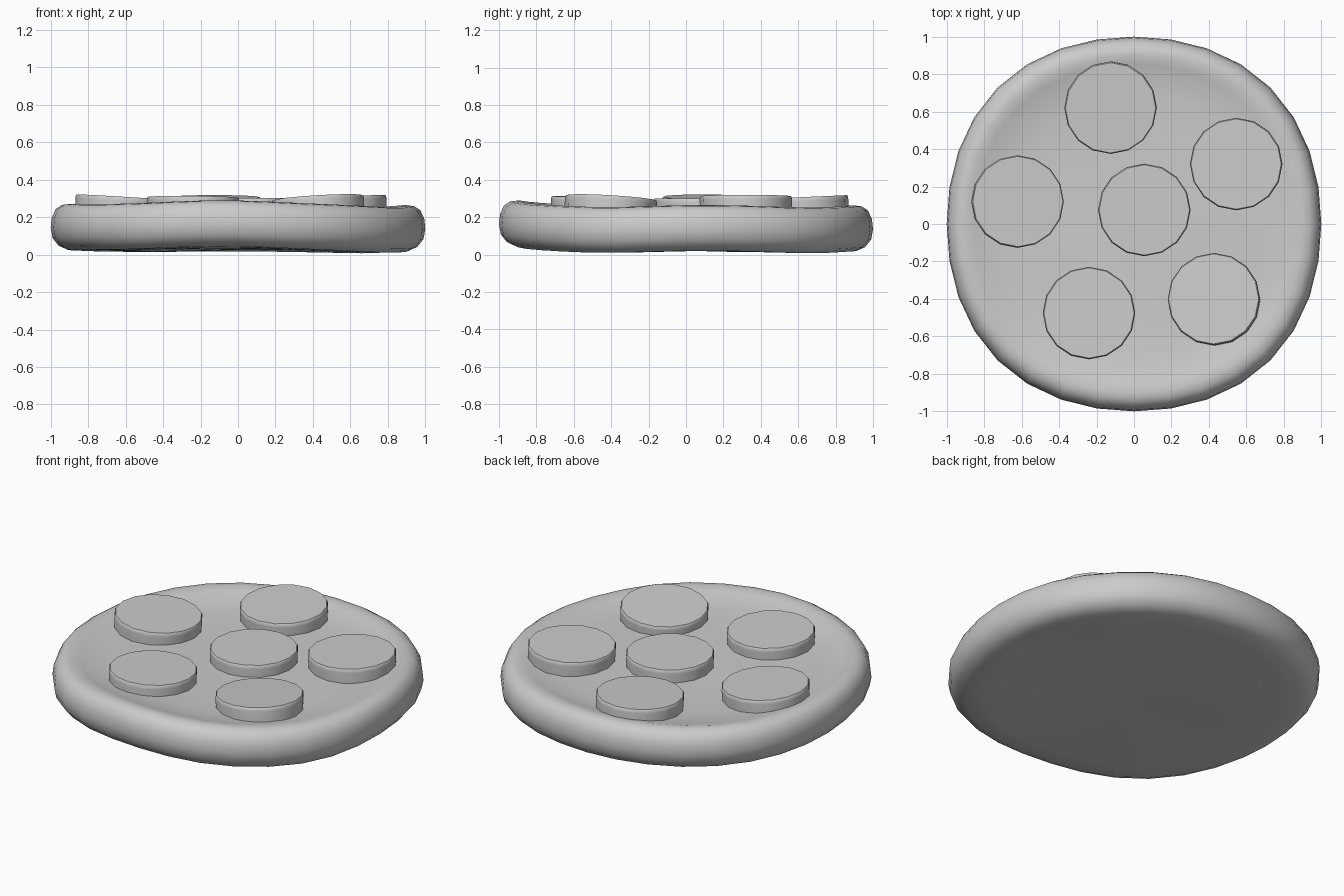
import bpy, bmesh, math
from mathutils import Vector

cube = bpy.data.objects.get("Cube")
if cube:
    bpy.data.objects.remove(cube, do_unlink=True)

grey = bpy.data.materials.new("plain grey")
grey.use_nodes = True
grey.diffuse_color = (0.6, 0.6, 0.6, 1)
grey.node_tree.nodes["Principled BSDF"].inputs["Base Color"].default_value = (0.6, 0.6, 0.6, 1)


def bump(x, y, cx, cy, width, height):
    return height * math.exp(-((x - cx) ** 2 + (y - cy) ** 2) / width ** 2)


def warp(x, y):
    """Gentle hand-made unevenness of the disc."""
    return (bump(x, y, -0.1, -1, 0.45, 0.024) + bump(x, y, -0.95, -0.2, 0.4, 0.005)
            + bump(x, y, 0.85, -0.45, 0.35, -0.014) + bump(x, y, 0.75, 0.75, 0.4, -0.018)
            + bump(x, y, 0, 0.95, 0.4, -0.004) + bump(x, y, -0.4, 0.28, 0.35, -0.012))


def revolve(name, profile, sides, angle):
    """Closed solid turned from (radius, height) points, poles at both ends."""
    bm = bmesh.new()
    rings = []
    for r, z in profile:
        if r == 0:
            rings.append([bm.verts.new((0, 0, z))])
        else:
            rings.append([bm.verts.new((r * math.cos(math.tau * i / sides),
                                        r * math.sin(math.tau * i / sides), z))
                          for i in range(sides)])
    for a, b in zip(rings, rings[1:]):
        for i in range(sides):
            j = (i + 1) % sides
            quad = [a[i % len(a)], a[j % len(a)], b[j % len(b)], b[i % len(b)]]
            bm.faces.new(list(dict.fromkeys(quad)))
    bmesh.ops.recalc_face_normals(bm, faces=bm.faces)
    mesh = bpy.data.meshes.new(name)
    bm.to_mesh(mesh)
    bm.free()
    mesh.materials.append(grey)
    obj = bpy.data.objects.new(name, mesh)
    bpy.context.collection.objects.link(obj)
    bpy.ops.object.select_all(action="DESELECT")
    obj.select_set(True)
    bpy.context.view_layer.objects.active = obj
    bpy.ops.object.shade_smooth_by_angle(angle=math.radians(angle))
    return obj


# Base disc: rounded raised rim, dished top, outline slightly fuller on the diagonals
base = revolve("base_with_rim", [
    (0, 0.028), (0.2, 0.028), (0.5, 0.026), (0.8, 0.021), (0.91, 0.023), (0.957, 0.044),
    (0.99, 0.085), (1, 0.14), (0.994, 0.195), (0.973, 0.24), (0.94, 0.262),
    (0.9, 0.267), (0.855, 0.256), (0.79, 0.24), (0.68, 0.231), (0.5, 0.23),
    (0.25, 0.23), (0, 0.23)], 32, 60)
for v in base.data.vertices:
    x, y = v.co.xy
    fullness = 1 + 0.03 * math.sin(2 * math.atan2(y, x)) ** 2 * math.hypot(x, y)
    v.co.x *= fullness
    v.co.y *= fullness
    v.co.z += warp(x, y)

# Round toppings: centre x, y, top height, slope along x, slope along y
toppings = [
    (-0.125, 0.62, 0.307, 0.0, 0.045),
    (0.545, 0.32, 0.312, 0.03, 0.0),
    (-0.62, 0.12, 0.307, -0.06, -0.01),
    (0.055, 0.075, 0.301, 0.0, 0.0),
    (-0.24, -0.475, 0.306, -0.01, -0.03),
    (0.425, -0.4, 0.303, 0.06, -0.06),
]
for n, (x, y, z, sx, sy) in enumerate(toppings, 1):
    disc = revolve(f"topping_{n}", [(0, -0.1), (0.244, -0.1), (0.247, -0.022),
                                    (0.246, -0.008), (0.241, 0), (0, 0)], 16, 30)
    disc.location = (x, y, z)
    normal = Vector((-sx, -sy, 1)).normalized()
    disc.rotation_mode = "QUATERNION"
    disc.rotation_quaternion = Vector((0, 0, 1)).rotation_difference(normal)
